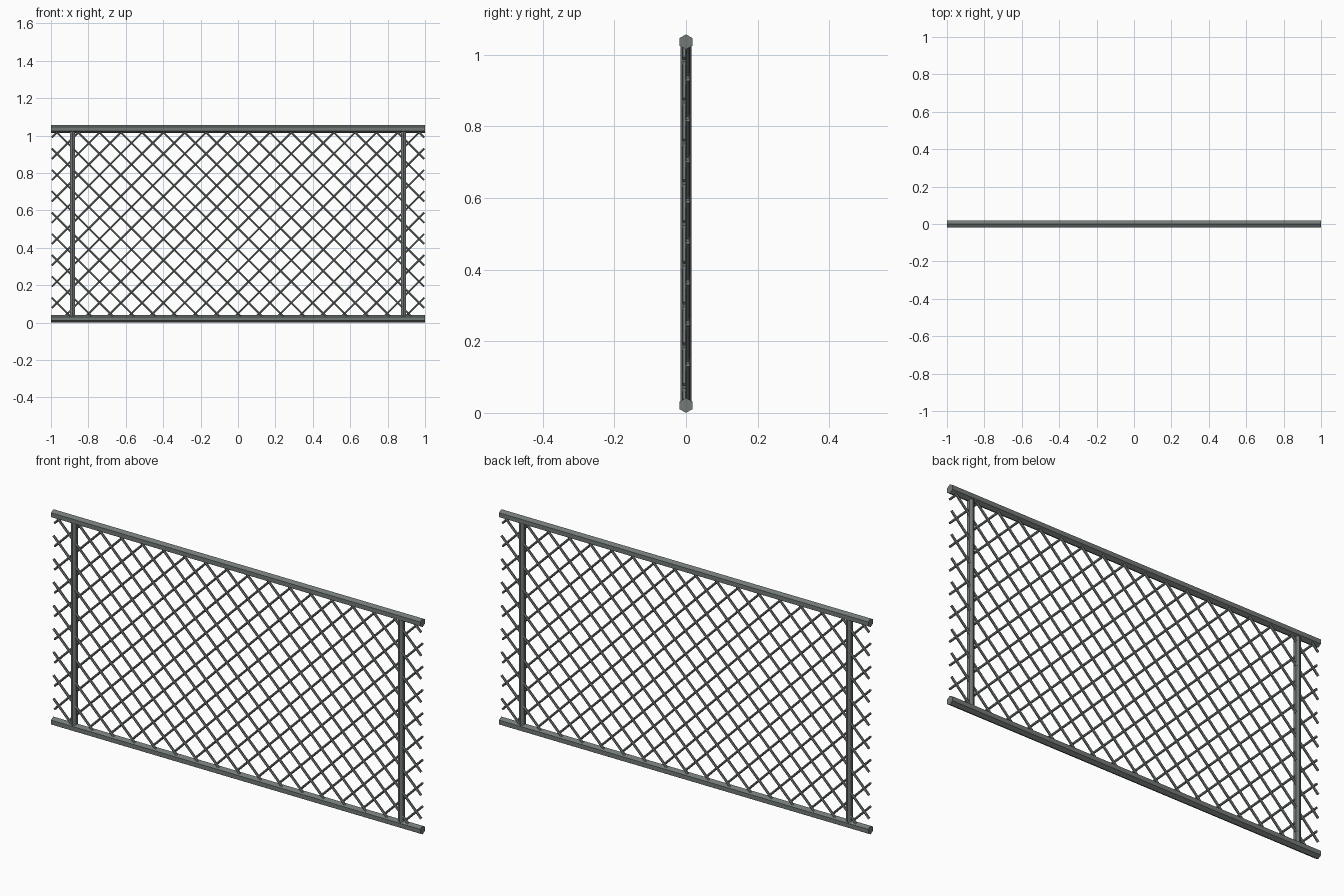
import bpy
from mathutils import Vector, Matrix

cube = bpy.data.objects.get("Cube")
if cube:
    bpy.data.objects.remove(cube)

# One flat painted-steel colour
steel = bpy.data.materials.new("grey_steel")
steel.use_nodes = True
colour = (0.17, 0.195, 0.183, 1)
steel.diffuse_color = colour
steel.node_tree.nodes["Principled BSDF"].inputs["Base Color"].default_value = colour

HALF = 1.0
LOW, HIGH = 0.021, 1.036     # rail centre heights
PITCH = 0.1139               # size of a mesh diamond
WIRE = 0.006


def bar(name, start, end, radius, ridge):
    """Hexagonal bar between two points, with one edge turned towards ridge."""
    start, end, ridge = Vector(start), Vector(end), Vector(ridge)
    axis = end - start
    bpy.ops.mesh.primitive_cylinder_add(vertices=6, radius=radius, depth=axis.length)
    obj = bpy.context.object
    obj.name = name
    along = axis.normalized()
    side = ridge.cross(along)
    turn = Matrix((side, ridge, along)).transposed().to_4x4()
    obj.matrix_world = Matrix.Translation((start + end) / 2) @ turn
    obj.data.materials.append(steel)
    return obj


# Horizontal rails
for name, z in (("bottom_rail", LOW), ("top_rail", HIGH)):
    bar(name, (-HALF, 0, z), (HALF, 0, z), 0.021, (0, 0, 1))

# Upright posts
for name, x in (("right_post", -0.886), ("left_post", 0.886)):
    bar(name, (x, 0, LOW), (x, 0, HIGH), 0.0155, (0, 1, 0))


# Diagonal wires: rising ones behind, falling ones in front
def wire_family(name, slope, y):
    wires = []
    edge = HALF - WIRE * 0.7
    for i in range(-10, 20):
        z0 = 0.049 + i * PITCH               # height where the wire passes x = 0
        ends = sorted(((z - z0) * slope for z in (LOW, HIGH)))
        x1, x2 = max(ends[0], -edge), min(ends[1], edge)
        if x2 - x1 > 0.02:
            wires.append(bar(name, (x1, y, z0 + slope * x1),
                             (x2, y, z0 + slope * x2), WIRE, (0, 1, 0)))
    bpy.ops.object.select_all(action="DESELECT")
    for w in wires:
        w.select_set(True)
    bpy.context.view_layer.objects.active = wires[0]
    bpy.ops.object.join()
    wires[0].name = name


wire_family("rising_wires", 1, 0.005)
wire_family("falling_wires", -1, -0.005)
